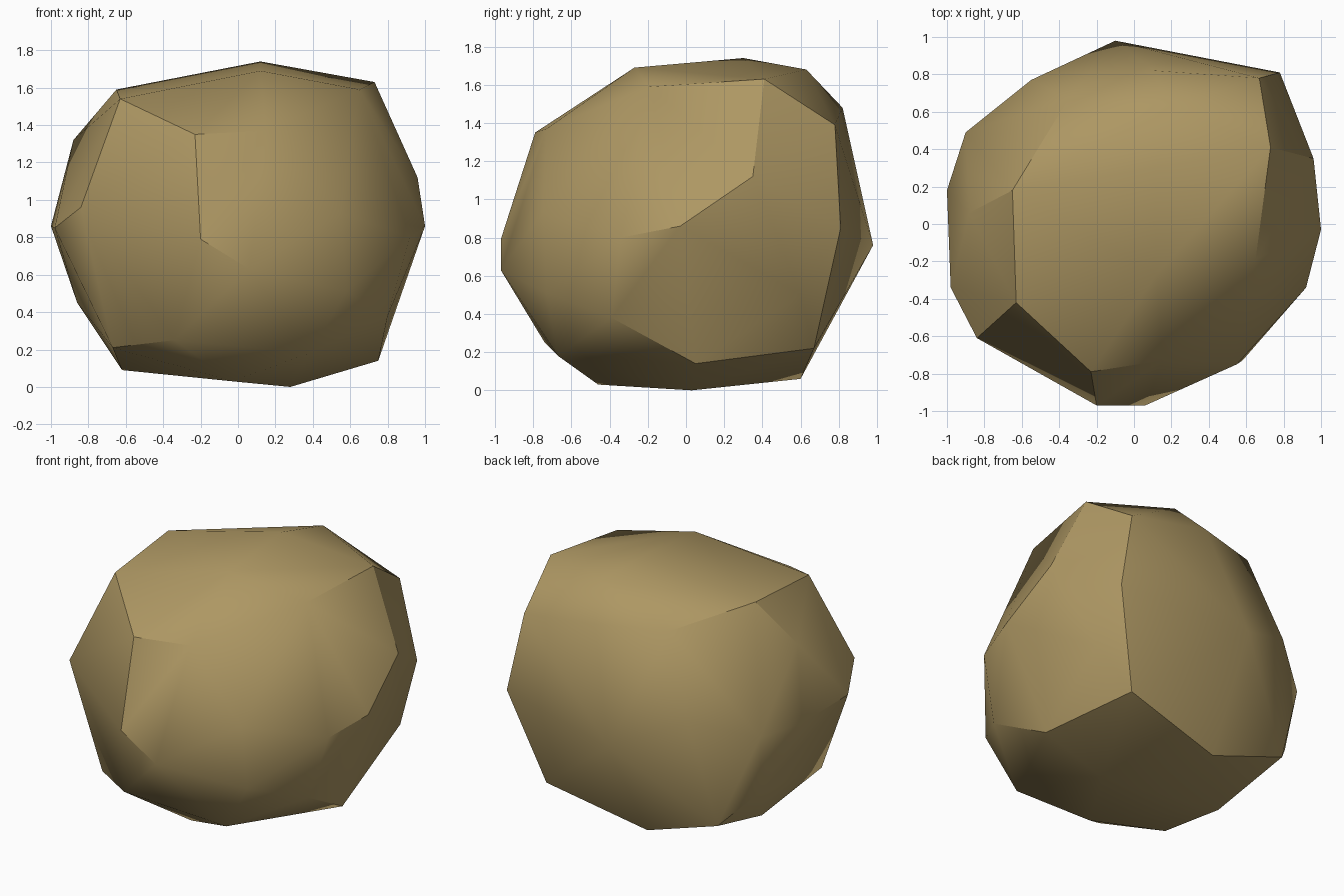
import bpy
import bmesh
import math
from mathutils import Vector

default_cube = bpy.data.objects.get("Cube")
if default_cube:
    bpy.data.objects.remove(default_cube, do_unlink=True)

# Corners of the boulder, grouped in bands from top to bottom
crown = [(-.65, .18, 1.59), (-.63, -.42, 1.54), (.12, -.27, 1.69),
         (.65, -.19, 1.59), (.73, .41, 1.63), (.12, .3, 1.74), (.2, .63, 1.68)]
ledge_middle, ledge_end = (.11, .82, 1.48), (.67, .78, 1.39)
back_bulge, notch = (-.1, .98, .76), (-.55, .77, .97)
shoulder = [ledge_middle, ledge_end, (-.35, .67, 1.5), (-.88, .06, 1.32),
            (-.23, -.79, 1.35), (.15, -.73, 1.37), (.96, .35, 1.12)]
belt = [back_bulge, notch, (.78, .81, .85), (-.9, .49, .85), (-1, .18, .86),
        (-.98, -.34, .85), (-.84, -.61, .96), (-.2, -.97, .79),
        (.06, -.97, .63), (.55, -.75, .93), (.92, -.34, .8), (1, -.03, .86)]
skirt = [(-.86, .42, .45), (.8, .6, .5), (.8, -.39, .38), (.58, -.73, .51),
         (-.67, -.5, .21), (-.34, -.74, .25), (.38, -.67, .18),
         (-.67, .62, .24), (.58, .67, .22)]
foot = [(-.62, .07, .09), (-.13, .6, .06), (.75, .05, .14),
        (-.03, -.46, .03), (.28, .03, 0)]


def flat_material(name, colour):
    material = bpy.data.materials.new(name)
    material.use_nodes = True
    material.diffuse_color = colour
    shader = next(n for n in material.node_tree.nodes if n.type == 'BSDF_PRINCIPLED')
    shader.inputs["Base Color"].default_value = colour
    shader.inputs["Roughness"].default_value = 1
    return material


def wrap_corners(corners, centre, roundness):
    """Wrap a skin round slightly rounded corners, then restore their places."""
    bm = bmesh.new()
    places = {}
    for corner in corners:
        place = Vector(corner)
        offset = place - centre
        rounded = centre + offset.normalized() * (
            offset.length * (1 - roundness) + roundness)
        places[bm.verts.new(rounded)] = place
    bmesh.ops.convex_hull(bm, input=list(bm.verts))
    loose = [v for v in bm.verts if not v.link_faces]
    bmesh.ops.delete(bm, geom=loose, context='VERTS')
    for vert in bm.verts:
        vert.co = places[vert]
    return bm


def nearest(bm, place):
    return min(bm.verts, key=lambda v: (v.co - Vector(place)).length)


boulder_mesh = wrap_corners(crown + shoulder + belt + skirt + foot,
                            Vector((0, 0, .87)), .1)

# Fold the crease under the back ledge inwards
crease = boulder_mesh.edges.get((nearest(boulder_mesh, ledge_middle),
                                 nearest(boulder_mesh, back_bulge)))
if crease and len(crease.link_faces) == 2:
    tips = {v for f in crease.link_faces for v in f.verts} - set(crease.verts)
    wanted = {nearest(boulder_mesh, ledge_end), nearest(boulder_mesh, notch)}
    if tips == wanted:
        bmesh.utils.edge_rotate(crease, True)

# Soft shading over shallow edges, hard breaks on the steep ones
bmesh.ops.recalc_face_normals(boulder_mesh, faces=list(boulder_mesh.faces))
boulder_mesh.normal_update()
for face in boulder_mesh.faces:
    face.smooth = True
for edge in boulder_mesh.edges:
    edge.smooth = edge.calc_face_angle(0) < math.radians(30)

mesh = bpy.data.meshes.new("boulder")
boulder_mesh.to_mesh(mesh)
boulder_mesh.free()
mesh.materials.append(flat_material("sandy stone", (.42, .31, .125, 1)))
boulder = bpy.data.objects.new("boulder", mesh)
bpy.context.collection.objects.link(boulder)
